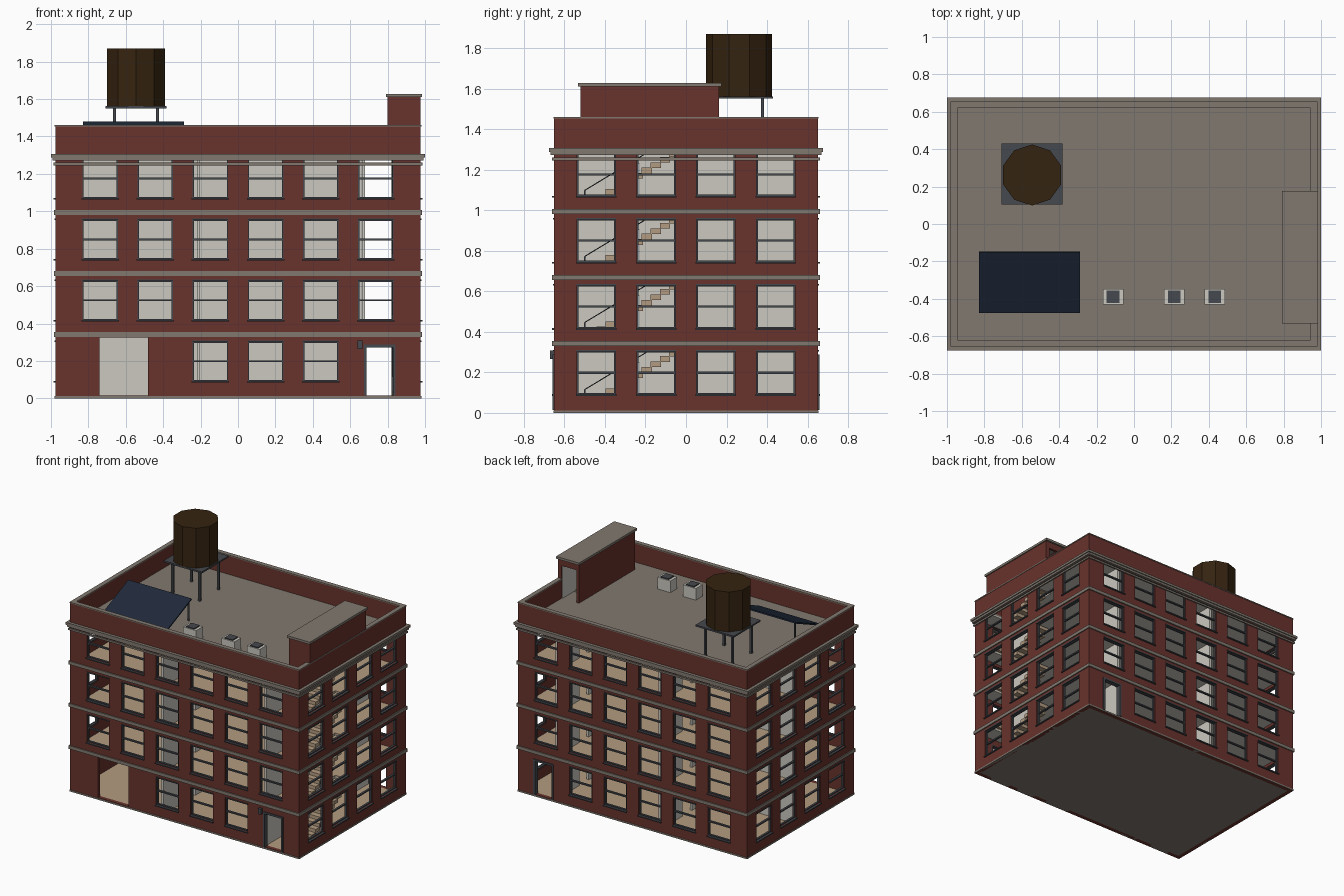
import bpy, bmesh, math
from mathutils import Vector

cube = bpy.data.objects.get("Cube")
if cube:
    bpy.data.objects.remove(cube, do_unlink=True)


def material(name, r, g, b):
    m = bpy.data.materials.new(name)
    m.use_nodes = True
    m.diffuse_color = (r, g, b, 1)
    m.node_tree.nodes["Principled BSDF"].inputs["Base Color"].default_value = (r, g, b, 1)
    return m


BRICK = material("red brick", .138, .032, .025)
STONE = material("grey stone", .22, .19, .16)
PLASTER = material("pale plaster", .60, .58, .52)
WOOD = material("tan floor", .45, .33, .22)
METAL = material("dark metal", .06, .065, .075)
TANK = material("dark timber", .036, .017, .005)
PANEL = material("navy panel", .014, .022, .042)


def finish(name, bm, mat):
    bmesh.ops.recalc_face_normals(bm, faces=bm.faces)
    mesh = bpy.data.meshes.new(name)
    bm.to_mesh(mesh)
    bm.free()
    mesh.materials.append(mat)
    ob = bpy.data.objects.new(name, mesh)
    bpy.context.collection.objects.link(ob)
    return ob


def boxes(name, mat, pairs):
    """One object made of boxes, each given by two opposite corners."""
    bm = bmesh.new()
    for a, b in pairs:
        a, b = Vector(a), Vector(b)
        verts = bmesh.ops.create_cube(bm, size=1)["verts"]
        for v in verts:
            v.co = Vector(((a[i] + b[i]) / 2 + v.co[i] * abs(b[i] - a[i]) for i in range(3)))
    return finish(name, bm, mat)


def sheet(name, mat, place, u_range, v_range, holes, thick):
    """A flat wall or slab with rectangular holes; place maps (u, depth, v) to space."""
    us = sorted(set(u_range) | {h[i] for h in holes for i in (0, 1)})
    vs = sorted(set(v_range) | {h[i] for h in holes for i in (2, 3)})
    bm = bmesh.new()
    grid = [[bm.verts.new(place(u, 0, v)) for v in vs] for u in us]
    for i in range(len(us) - 1):
        for j in range(len(vs) - 1):
            cu, cv = (us[i] + us[i + 1]) / 2, (vs[j] + vs[j + 1]) / 2
            if not any(h[0] < cu < h[1] and h[2] < cv < h[3] for h in holes):
                bm.faces.new((grid[i][j], grid[i + 1][j], grid[i + 1][j + 1], grid[i][j + 1]))
    bmesh.ops.delete(bm, geom=[v for v in bm.verts if not v.link_faces], context='VERTS')
    new = bmesh.ops.extrude_face_region(bm, geom=bm.faces[:], use_keep_orig=True)["geom"]
    shift = Vector(place(0, thick, 0)) - Vector(place(0, 0, 0))
    bmesh.ops.translate(bm, vec=shift, verts=[g for g in new if isinstance(g, bmesh.types.BMVert)])
    return finish(name, bm, mat)


HX, HY, T = .977, .652, .03
PITCH, STEP, FLOOR = .295, .326, .015
DECK, TOP = 1.31, 1.452
LONG = [PITCH * (i - 2.5) for i in range(6)]
SHORT = [PITCH * (i - 1.5) for i in range(4)]
DOOR = (.683, .833, FLOOR, .277)
GARAGE = (-.74, -.48, FLOOR, .325)


# Outer walls with windows and doors
sides = {
    "front": (lambda u, d, z: (u, d - HY, z), LONG, HX),
    "back": (lambda u, d, z: (u, HY - d, z), LONG, HX),
    "right": (lambda u, d, z: (HX - d, u, z), SHORT, HY - T),
    "left": (lambda u, d, z: (d - HX, u, z), SHORT, HY - T),
}
frames, sills = [], []
for side, (place, columns, half) in sides.items():
    windows, doors = [], []
    for level in range(4):
        z = .092 + STEP * level
        for k, c in enumerate(columns):
            if level == 0 and (side == "front" and k in (0, 1, 5) or side == "back" and k == 5):
                continue
            windows.append((c - .095, c + .095, z, z + .212))
    if side in ("front", "back"):
        doors.append(DOOR)
    holes = windows + doors + ([GARAGE] if side == "front" else [])
    sheet(side + "_wall", BRICK, place, (-half, half), (0, TOP), holes, T)

    def bar(u0, u1, z0, z1, d0=.008, d1=.024):
        return place(u0, d0, z0), place(u1, d1, z1)

    for a, b, z0, z1 in windows:
        mid, w = (z0 + z1) / 2, .007
        frames += [bar(a, a + w, z0, z1), bar(b - w, b, z0, z1), bar(a, b, z1 - w, z1),
                   bar(a, b, z0, z0 + w), bar(a, b, mid - .005, mid + .005)]
        sills.append(bar(a - .005, b + .005, z0 - .008, z0, -.01, .02))
        sills.append(bar(a - .003, b + .003, z1 - .002, z1 + .006, -.004, .02))
    for a, b, z0, z1 in doors:
        frames += [bar(a - .01, a + .005, z0, z1, -.007, .03), bar(b - .005, b + .01, z0, z1, -.007, .03),
                   bar(a - .01, b + .01, z1 - .004, z1 + .01, -.007, .03)]
boxes("window_and_door_frames", METAL, frames)
boxes("window_sills_and_lintels", METAL, sills)
boxes("door_lamp", METAL, [((.64, -HY - .02, .265), (.665, -HY, .308))])


# Stone bands, cornice and parapet cap wrapping the walls
def ring(z0, z1, out, depth=T):
    x, y, i = HX + out, HY + out, depth - .002
    return [p for s in (-1, 1) for p in (
        ((-x, s * (HY - i), z0), (x, s * y, z1)),
        ((s * (HX - i), -HY + i, z0), (s * x, HY - i, z1)))]


for n in range(1, 4):
    boxes("floor_band_%d" % n, STONE, ring(STEP * n + .003, STEP * n + .028, .008, .004))
boxes("lower_cornice", STONE, ring(1.246, 1.26, .009, .004))
boxes("upper_cornice", STONE, ring(1.272, 1.288, .016, .004) + ring(1.288, 1.306, .023, .004))
boxes("parapet_cap", STONE, ring(TOP, TOP + .008, .003, T + .004))
boxes("ground_slab", STONE, [((-HX - .003, -HY - .003, 0), (HX + .003, HY + .003, FLOOR - .003))])

# Floors, ceilings and roof deck with the stair opening
IX, IY = HX - T, HY - T
WELL = (.815, IX - .005, -.50, .02)


def level_at(z):
    return lambda u, d, v: (u, v, z - d)


for n in range(4):
    z = FLOOR + STEP * n + (.005 if n else 0)
    holes = [WELL] if n else []
    sheet("floor_%d" % n, WOOD, level_at(z), (-IX, IX), (-IY, IY), holes, .008)
    if n:
        sheet("ceiling_%d" % n, PLASTER, level_at(z - .008), (-IX, IX), (-IY, IY), holes, .012)
sheet("roof_deck", STONE, level_at(DECK), (-IX, IX), (-IY, IY), [WELL], .012)
sheet("roof_ceiling", PLASTER, level_at(DECK - .012), (-IX, IX), (-IY, IY), [WELL], .012)

# Inner partitions and stairs on every storey
steps, rails = [], []
COUNT = 12
for n in range(4):
    z0 = FLOOR + STEP * n + (.005 if n else 0)
    z1 = STEP * (n + 1) - (0 if n < 3 else .018)
    boxes("long_partition_%d" % n, PLASTER, [((-IX, -.008, z0), (.66, .008, z1))])
    for name, x in (("middle", -.22), ("stairwell", .662)):
        sheet("%s_partition_%d" % (name, n), PLASTER, lambda u, d, v, x=x: (x + d, u, v), (-IY, IY), (z0, z1),
              [(-.34, -.23, z0, z0 + .23), (.24, .355, z0, z0 + .23)], .018)
    for k in range(COUNT):
        y, z = -.53 + .0445 * k, z0 + .0265 * (k + 1)
        steps.append(((.825, y, z - .028), (IX - .006, y + .05, z)))
    rails.append((Vector((.825, -.50, z0 + .10)), Vector((.825, -.02, z0 + .39))))
boxes("stair_steps", WOOD, steps)
boxes("stair_posts", METAL, [(p - Vector((.003, .003, .10)), p + Vector((.003, .003, 0))) for p, _ in rails])


def rods(name, mat, lines, radius):
    curve = bpy.data.curves.new(name, 'CURVE')
    curve.dimensions = '3D'
    curve.bevel_depth, curve.bevel_resolution, curve.use_fill_caps = radius, 1, True
    for line in lines:
        s = curve.splines.new('POLY')
        s.points.add(len(line) - 1)
        for p, co in zip(s.points, line):
            p.co = (*co, 1)
    curve.materials.append(mat)
    ob = bpy.data.objects.new(name, curve)
    bpy.context.collection.objects.link(ob)


rods("stair_handrails", METAL, rails, .003)

# Roof stair house, open at its back end
BX, B0, B1, BZ = .80, -.52, .162, 1.61
boxes("stair_house_walls", BRICK, [
    ((BX, B0, DECK), (BX + .02, B1, BZ)), ((BX + .02, B0, DECK), (HX, B0 + .02, BZ)),
    ((IX, B0 + .02, TOP), (HX, B1, BZ)), ((BX + .02, B1 - .02, 1.56), (IX, B1, BZ))])
boxes("stair_house_lining", PLASTER, [((IX - .006, B0 + .02, DECK), (IX, B1 - .003, BZ))])
boxes("stair_house_roof", STONE, [((BX - .01, B0 - .012, BZ), (HX + .008, B1 + .014, BZ + .018))])

# Water tank on its stand
TX, TY, R = -.545, .262, .163
bm = bmesh.new()
bmesh.ops.create_cone(bm, cap_ends=True, segments=10, radius1=R, radius2=R, depth=.308)
bmesh.ops.translate(bm, vec=(TX, TY, 1.716), verts=bm.verts)
finish("water_tank", bm, TANK)
boxes("tank_platform", METAL, [((TX - R, TY - R + .005, 1.55), (TX + R, TY + R + .005, 1.562))])
boxes("tank_legs", METAL, [((TX + sx * .115 - .008, TY + sy * .115 - .008, DECK),
                            (TX + sx * .115 + .008, TY + sy * .115 + .008, 1.55))
                           for sx in (-1, 1) for sy in (-1, 1)])

# Tilted solar panel with rear posts
low, high = (-.475, 1.335), (-.15, 1.475)
slope = math.atan2(high[1] - low[1], high[0] - low[0])
length = math.hypot(high[1] - low[1], high[0] - low[0])
solar = boxes("solar_panel", PANEL, [((-.27, 0, -.005), (.27, length, .005))])
solar.location = (-.56, *low)
solar.rotation_euler.x = slope
boxes("solar_posts", METAL, [((x - .005, y - .005, DECK), (x + .005, y + .005, z))
                             for x in (-.815, -.305) for y, z in ((-.165, 1.468), (-.465, 1.34))])

# Rooftop air units with dark tops
units = (-.112, .215, .432)
boxes("air_units", PLASTER, [((x - .055, -.43, DECK), (x + .055, -.348, DECK + .09)) for x in units])
boxes("air_unit_fans", METAL, [((x - .034, -.423, DECK + .09), (x + .034, -.355, DECK + .098)) for x in units])
